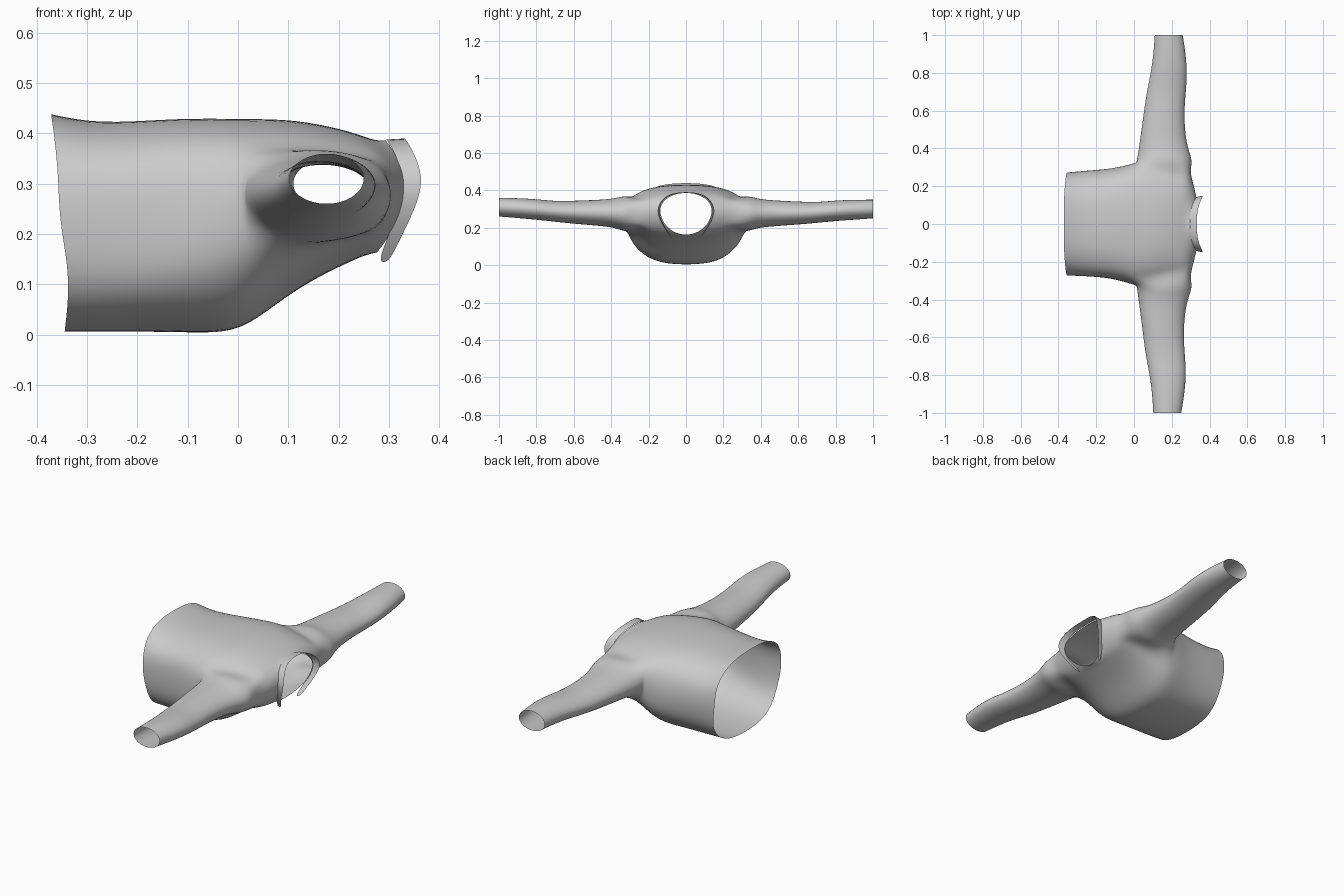
import bpy, bmesh
from math import sin, cos, pi, copysign

if "Cube" in bpy.data.objects:
    bpy.data.objects.remove(bpy.data.objects["Cube"])

N = 24  # points around the torso


def spow(v, p):
    return copysign(abs(v) ** p, v)


def finish(name, bm, levels):
    bmesh.ops.recalc_face_normals(bm, faces=bm.faces)
    me = bpy.data.meshes.new(name)
    bm.to_mesh(me)
    bm.free()
    ob = bpy.data.objects.new(name, me)
    bpy.context.collection.objects.link(ob)
    for p in me.polygons:
        p.use_smooth = True
    sub = ob.modifiers.new("smooth", 'SUBSURF')
    sub.levels = sub.render_levels = levels
    return ob


# Torso sections: x bottom, x side, x top, half width, z low, z widest, z high, exponent
sections = [
    (-.345, -.355, -.372, .275, .004, .23, .440, 2.7),
    (-.27, -.27, -.28, .280, .004, .23, .420, 2.7),
    (-.13, -.13, -.13, .290, .004, .24, .431, 2.7),
    (-.04, -.04, -.04, .312, .000, .26, .431, 2.6),
    (.02, .015, .03, .328, .014, .28, .430, 2.5),
    (.10, .09, .10, .315, .078, .28, .429, 2.5),
    (.17, .17, .17, .300, .119, .28, .418, 2.5),
    (.225, .25, .225, .290, .145, .28, .404, 2.4),
    (.25, .297, .26, .275, .156, .28, .391, 2.3),
    (.265, .318, .277, .205, .160, .285, .387, 2.1),
    (.275, .332, .293, .138, .162, .295, .387, 2.0),
]

# Sleeve sections: y, x back, x front, z low, z high
sleeve = [
    (.335, .012, .312, .180, .372),
    (.385, .022, .292, .200, .354),
    (.47, .034, .272, .208, .346),
    (.60, .052, .267, .217, .340),
    (.70, .066, .276, .226, .336),
    (.80, .088, .283, .236, .346),
    (.90, .102, .275, .243, .350),
    (1.0, .109, .259, .250, .350),
]

bm = bmesh.new()
rings = []
for i, (xb, xs, xt, hw, zl, zm, zh, e) in enumerate(sections):
    ring = []
    fade = .008 if 0 < i < 4 else .002  # soft cloth folds along the body
    for k in range(N):
        a = 2 * pi * k / N
        c, s = spow(cos(a), 2 / e), spow(sin(a), 2 / e)
        x = xs + ((xt if s > 0 else xb) - xs) * s * s
        if i == 0 and s < 0:
            x += .015 * sin(pi * -s)
        y = hw * c * (1 + fade * 2 * sin(5 * a + i))
        z = zm + ((zh - zm) if s > 0 else (zm - zl)) * s
        ring.append(bm.verts.new((x, y, z)))
    rings.append(ring)

# Torso surface with two armholes left open (sections 4 to 8)
A0, A1, H = 4, 8, 2
for i in range(len(rings) - 1):
    for k in range(N):
        off = min((k - c) % N for c in (-H, N // 2 - H))
        if A0 <= i < A1 and off < 2 * H:
            continue
        m = (k + 1) % N
        bm.faces.new((rings[i][k], rings[i][m], rings[i + 1][m], rings[i + 1][k]))

# Sleeves grown out of the armhole edges
for side in (1, -1):
    def col(t):
        return t % N if side > 0 else (N // 2 - t) % N
    loop = [rings[i][col(H)] for i in range(A0, A1)]
    loop += [rings[A1][col(t)] for t in range(H, -H, -1)]
    loop += [rings[i][col(-H)] for i in range(A1, A0, -1)]
    loop += [rings[A0][col(t)] for t in range(-H, H)]
    n = len(loop)
    for j, (y, x0, x1, z0, z1) in enumerate(sleeve):
        f = j / (len(sleeve) - 1)
        dx, dz = (0, 0) if side > 0 else (-.008 * f, .010 * f)
        new = []
        for k in range(n):
            a = 3 * pi / 4 - 2 * pi * k / n
            new.append(bm.verts.new((
                (x0 + x1) / 2 + (x1 - x0) / 2 * cos(a) * 1.01 + dx,
                side * y,
                (z0 + z1) / 2 + (z1 - z0) / 2 * sin(a) * 1.02 + dz)))
        for k in range(n):
            m = (k + 1) % n
            bm.faces.new((loop[k], loop[m], new[m], new[k]))
        loop = new
finish("jacket_body", bm, 2)

# Collar band, open at the throat: y, z, x inner, x outer
half = [(0, .390, .293, .331), (.07, .384, .299, .335), (.12, .355, .315, .353),
        (.150, .300, .334, .371), (.132, .235, .314, .346),
        (.095, .175, .290, .316), (.072, .142, .279, .300)]
path = [(-y, z, a, b) for y, z, a, b in half[:0:-1]] + half
bm = bmesh.new()
prev = None
for y, z, a, b in path:
    pair = (bm.verts.new((a, y, z)), bm.verts.new((b, y * 1.05, z + .002)))
    if prev:
        bm.faces.new((prev[0], prev[1], pair[1], pair[0]))
    prev = pair
finish("collar", bm, 2)
